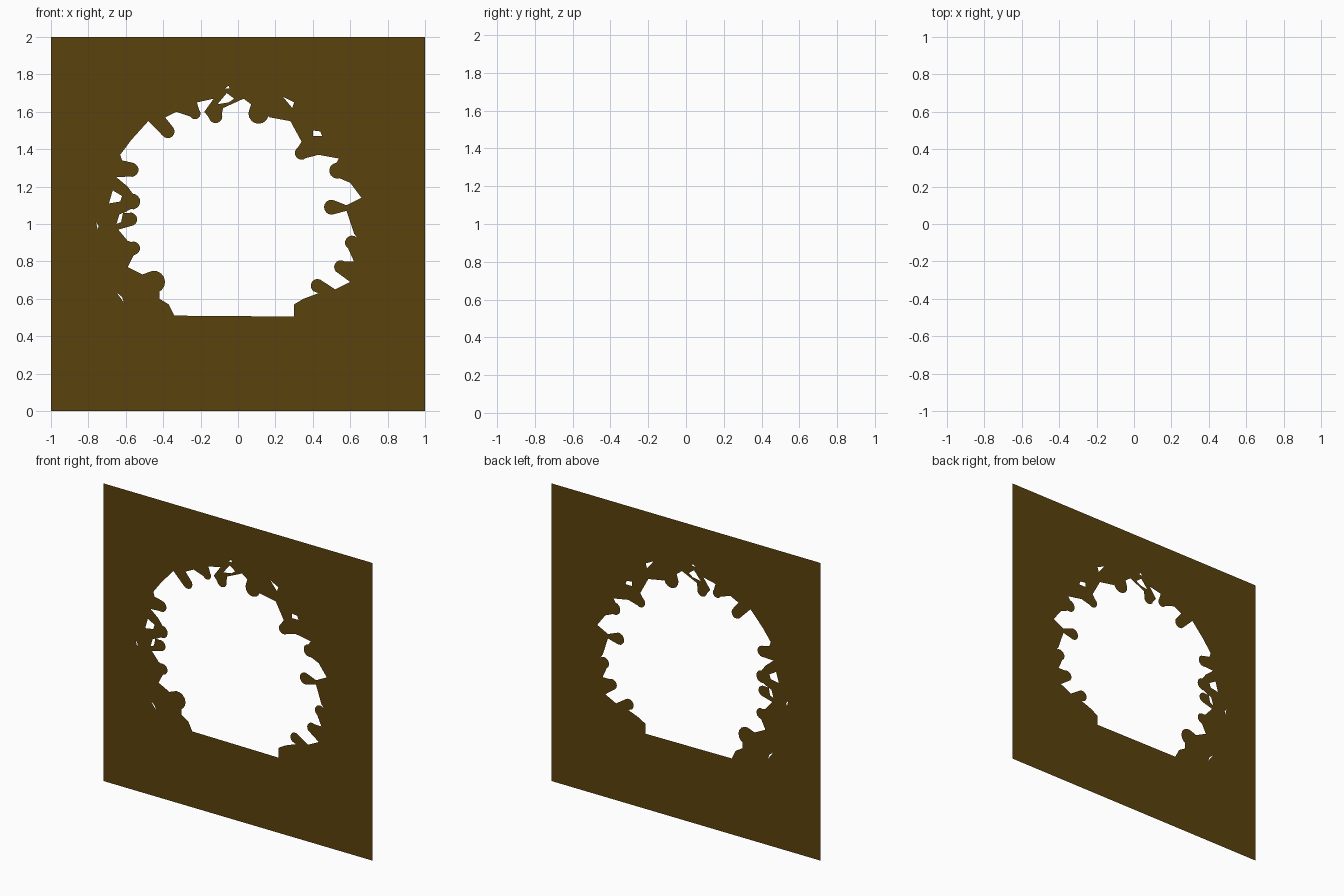
import bpy, bmesh, math
from mathutils import Vector

# Opening outline, clockwise from the lower left, as (x, z).
# Two numbers: corner. Three numbers: rounded lobe bulging inward (centre, radius).
OPENING = [
    (-.34, .51), (-.37, .57), (-.42, .60), (-.42, .65), (-.45, .69, .06),
    (-.51, .73), (-.59, .77), (-.56, .83), (-.56, .87, .036), (-.59, .91),
    (-.64, .97), (-.575, 1.025, .036), (-.61, 1.06), (-.565, 1.12, .042),
    (-.59, 1.20), (-.65, 1.25), (-.57, 1.29, .038), (-.62, 1.34),
    (-.63, 1.37), (-.57, 1.45), (-.48, 1.55), (-.375, 1.495, .036),
    (-.39, 1.57), (-.33, 1.60), (-.23, 1.59, .03), (-.22, 1.65),
    (-.13, 1.67), (-.18, 1.60), (-.12, 1.575, .036), (-.08, 1.62),
    (.03, 1.67), (.07, 1.64), (.11, 1.59, .054), (.17, 1.57),
    (.28, 1.55), (.34, 1.44), (.34, 1.38, .036), (.43, 1.37), (.54, 1.35),
    (.53, 1.285, .042), (.60, 1.22), (.66, 1.14), (.58, 1.10),
    (.50, 1.09, .04), (.58, 1.07), (.62, .95), (.61, .90, .038),
    (.62, .80), (.55, .77, .036), (.60, .69), (.52, .65), (.425, .67, .036),
    (.43, .63), (.35, .60), (.30, .57), (.30, .505)]

# Small gaps left between the outer lobes
GAPS = [
    [(-.69, 1.11), (-.63, 1.12), (-.62, 1.15), (-.67, 1.18)],
    [(-.65, 1.00), (-.625, 1.01), (-.615, 1.06), (-.635, 1.05)],
    [(-.76, 1.01), (-.75, .97), (-.745, .99)],
    [(-.65, .635), (-.61, .58), (-.62, .61)],
    [(-.07, 1.725), (-.045, 1.725), (-.05, 1.74)],
    [(-.11, 1.64), (-.05, 1.65), (-.02, 1.67), (-.06, 1.70)],
    [(.24, 1.68), (.29, 1.62), (.30, 1.65)],
    [(.40, 1.50), (.40, 1.47), (.45, 1.47), (.44, 1.495)]]


def expand(outline, steps=8, spread=math.radians(95)):
    """Replace every lobe with an arc that faces into the opening."""
    points = []
    for i, item in enumerate(outline):
        if len(item) == 2:
            points.append(Vector(item))
            continue
        centre, r = Vector(item[:2]), item[2]
        root = (Vector(outline[i - 1][:2]) + Vector(outline[(i + 1) % len(outline)][:2])) / 2
        facing = centre - root
        inward = (Vector((0, 1.1)) - centre).normalized()
        facing = facing.normalized() + inward * 1.5
        mid = math.atan2(facing.y, facing.x)
        for k in range(steps + 1):
            a = mid + spread * (2 * k / steps - 1)
            points.append(centre + Vector((math.cos(a), math.sin(a))) * r)
    return points


# Flat square panel, filled around the openings
bm = bmesh.new()
square = [(-1, 0), (1, 0), (1, 2), (-1, 2)]
for loop in [square, expand(OPENING)] + GAPS:
    verts = [bm.verts.new((p[0], 0, p[1])) for p in loop]
    for a, b in zip(verts, verts[1:] + verts[:1]):
        bm.edges.new((a, b))
bmesh.ops.triangle_fill(bm, use_beauty=True, use_dissolve=False,
                        edges=bm.edges[:], normal=(0, -1, 0))
mesh = bpy.data.meshes.new("foliage_panel")
bm.to_mesh(mesh)
bm.free()
panel = bpy.data.objects.new("foliage_panel", mesh)
bpy.context.collection.objects.link(panel)

# Dark brown finish
brown = bpy.data.materials.new("brown")
brown.diffuse_color = (.105, .055, .004, 1)
mesh.materials.append(brown)
